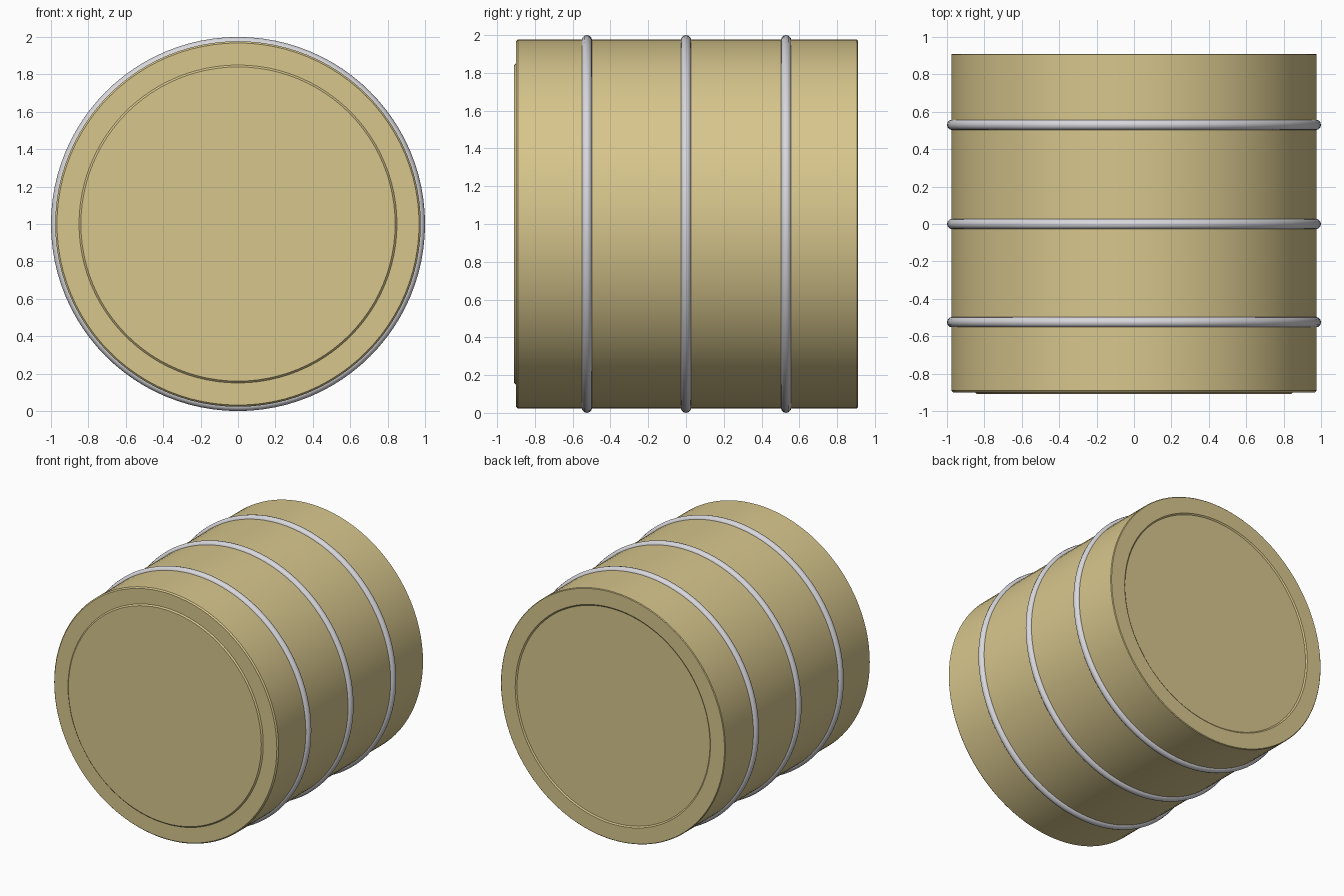
import bpy
import math

cube = bpy.data.objects.get("Cube")
if cube:
    bpy.data.objects.remove(cube, do_unlink=True)

SIDES = 96


def material(name, colour):
    mat = bpy.data.materials.new(name)
    mat.use_nodes = True
    mat.diffuse_color = colour
    bsdf = next(n for n in mat.node_tree.nodes if n.type == 'BSDF_PRINCIPLED')
    bsdf.inputs["Base Color"].default_value = colour
    return mat


def finish(obj, name, mat, angle):
    obj.name = name
    obj.data.materials.append(mat)
    bpy.ops.object.select_all(action='DESELECT')
    obj.select_set(True)
    bpy.context.view_layer.objects.active = obj
    bpy.ops.object.shade_smooth_by_angle(angle=math.radians(angle))


def lathe(name, profile, mat):
    """Revolve (radius, y) points around the y axis and cap both ends."""
    verts, faces = [], []
    for radius, y in profile:
        for i in range(SIDES):
            a = math.tau * i / SIDES
            verts.append((radius * math.cos(a), y, 1 + radius * math.sin(a)))
    for row in range(len(profile) - 1):
        for i in range(SIDES):
            a, b = row * SIDES + i, row * SIDES + (i + 1) % SIDES
            faces.append((a, a + SIDES, b + SIDES, b))
    last = (len(profile) - 1) * SIDES
    faces.append(tuple(range(SIDES)))
    faces.append(tuple(reversed(range(last, last + SIDES))))
    mesh = bpy.data.meshes.new(name)
    mesh.from_pydata(verts, [], faces)
    mesh.update()
    obj = bpy.data.objects.new(name, mesh)
    bpy.context.collection.objects.link(obj)
    finish(obj, name, mat, 30)


tan = material("tan shell", (0.68, 0.565, 0.265, 1))
silver = material("silver hoop", (0.68, 0.68, 0.72, 1))

# Drum shell: raised front head, slightly sunken back head
lathe("drum_shell", [
    (0.84, -0.91), (0.85, -0.90), (0.968, -0.90), (0.977, -0.89),
    (0.977, 0.905), (0.972, 0.91), (0.85, 0.91), (0.84, 0.902),
], tan)

# Three metal hoops around the shell
for label, y in (("front", -0.525), ("middle", 0), ("back", 0.53)):
    bpy.ops.mesh.primitive_torus_add(
        location=(0, y, 1), rotation=(math.pi / 2, 0, 0),
        major_radius=0.972, minor_radius=0.028,
        major_segments=SIDES, minor_segments=12)
    finish(bpy.context.object, label + "_hoop", silver, 60)
